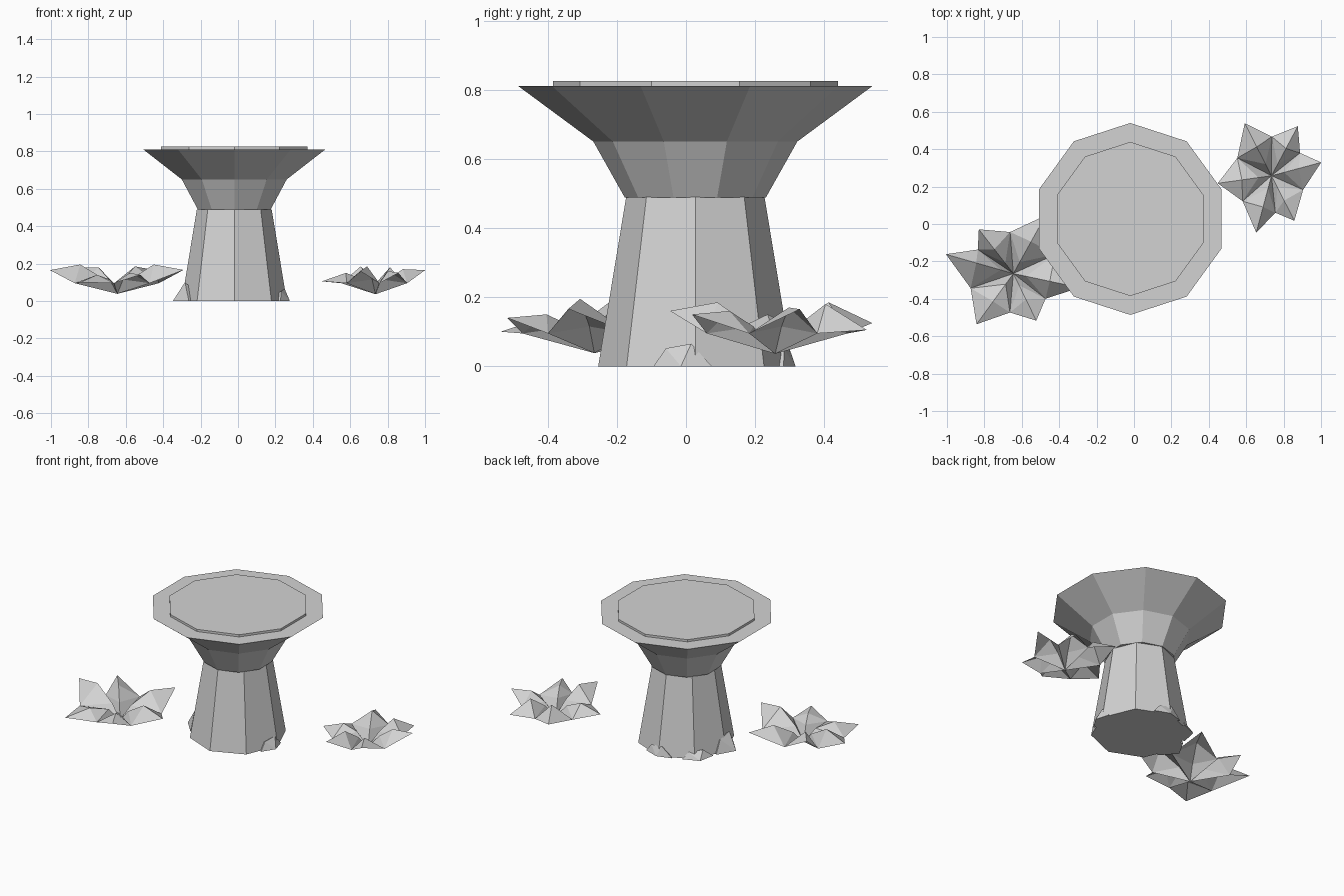
import bpy, bmesh
from math import sin, cos, pi, radians
from mathutils import Vector

cube = bpy.data.objects.get("Cube")
if cube:
    bpy.data.objects.remove(cube)

stone = bpy.data.materials.new("pale_grey")
stone.use_nodes = True
grey = (0.65, 0.65, 0.65, 1)
stone.diffuse_color = grey
stone.node_tree.nodes["Principled BSDF"].inputs["Base Color"].default_value = grey

AXIS = Vector((-0.02, 0.027, 0))


def finish(bm, name, fix_normals=True):
    if fix_normals:
        bmesh.ops.recalc_face_normals(bm, faces=bm.faces)
    mesh = bpy.data.meshes.new(name)
    bm.to_mesh(mesh)
    bm.free()
    mesh.materials.append(stone)
    obj = bpy.data.objects.new(name, mesh)
    bpy.context.collection.objects.link(obj)


def polar(center, radius, angle, z):
    return center + Vector((radius * cos(angle), radius * sin(angle), z))


def lathe(name, sides, profile):
    """Closed faceted solid with one corner pointing to the front."""
    bm = bmesh.new()
    rings = [[bm.verts.new(polar(AXIS, r, 2 * pi * i / sides - pi / 2, z))
              for i in range(sides)] for r, z in profile]
    for low, high in zip(rings, rings[1:]):
        for i in range(sides):
            j = (i + 1) % sides
            bm.faces.new((low[i], low[j], high[j], high[i]))
    bm.faces.new(rings[0][::-1])
    bm.faces.new(rings[-1])
    finish(bm, name)


def shard(name, degrees, reach, height, spread):
    """Broken stone leaning on the foot of the column."""
    bm = bmesh.new()
    a = radians(degrees)
    w = radians(spread)
    for r, da, z in ((reach, 0, 0), (0.275, w, 0), (0.275, -w, 0), (0.15, 0, 0),
                     (0.27, w * 0.3, height), (0.265, -w * 0.6, height * 0.8)):
        bm.verts.new(polar(AXIS, r, a + da, z))
    bmesh.ops.convex_hull(bm, input=bm.verts)
    finish(bm, name)


def flower(name, center, petals):
    """Ridged petals (angle, length, tip height, ridge height), listed clockwise,
    that meet in low notches round a deep centre."""
    bm = bmesh.new()
    c = Vector(center)

    def point(r, degrees, z):
        return bm.verts.new(polar(c, r, radians(degrees), z - c.z))

    root = bm.verts.new(c)
    notches = []
    for i, (angle, length, tip_z, ridge_z) in enumerate(petals):
        following = petals[(i + 1) % len(petals)]
        gap = (angle - following[0]) % 360
        reach = 0.34 * (length + following[1])
        notches.append(point(reach, angle - gap / 2, 0.095))
    for i, (angle, length, tip_z, ridge_z) in enumerate(petals):
        left, right = notches[i - 1], notches[i]
        throat = point(0.07, angle, 0.115)
        ridge = point(length * 0.55, angle, ridge_z)
        tip = point(length, angle, tip_z)
        for inner, outer in ((root, throat), (throat, ridge), (ridge, tip)):
            bm.faces.new((inner, outer, left))
            bm.faces.new((outer, inner, right))
    finish(bm, name, False)


# Pedestal: octagonal column, flared bowl and raised slab
lathe("column", 8, [(0.281, 0), (0.2, 0.49)])
lathe("bowl", 10, [(0.204, 0.488), (0.295, 0.65), (0.513, 0.811)])
lathe("top_slab", 10, [(0.412, 0.8), (0.412, 0.825)])

# Rubble around the foot
shard("left_rubble", -8, 0.3, 0.065, 18)
shard("back_rubble", 88, 0.29, 0.06, 20)
shard("back_right_rubble", 140, 0.31, 0.05, 20)
shard("right_rubble", 186, 0.33, 0.1, 22)

# Flowers beside the pedestal
flower("right_flower", (-0.645, -0.265, 0.038), [
    (164, 0.375, 0.165, 0.195), (128, 0.3, 0.18, 0.18), (61, 0.355, 0.17, 0.185),
    (-12, 0.362, 0.166, 0.195), (-64, 0.28, 0.14, 0.15), (-126, 0.335, 0.1, 0.14)])
flower("left_flower", (0.735, 0.258, 0.036), [
    (117, 0.315, 0.125, 0.185), (62, 0.3, 0.105, 0.18), (15, 0.275, 0.165, 0.17),
    (-63, 0.27, 0.15, 0.16), (-105, 0.315, 0.16, 0.185), (188, 0.29, 0.105, 0.15)])
